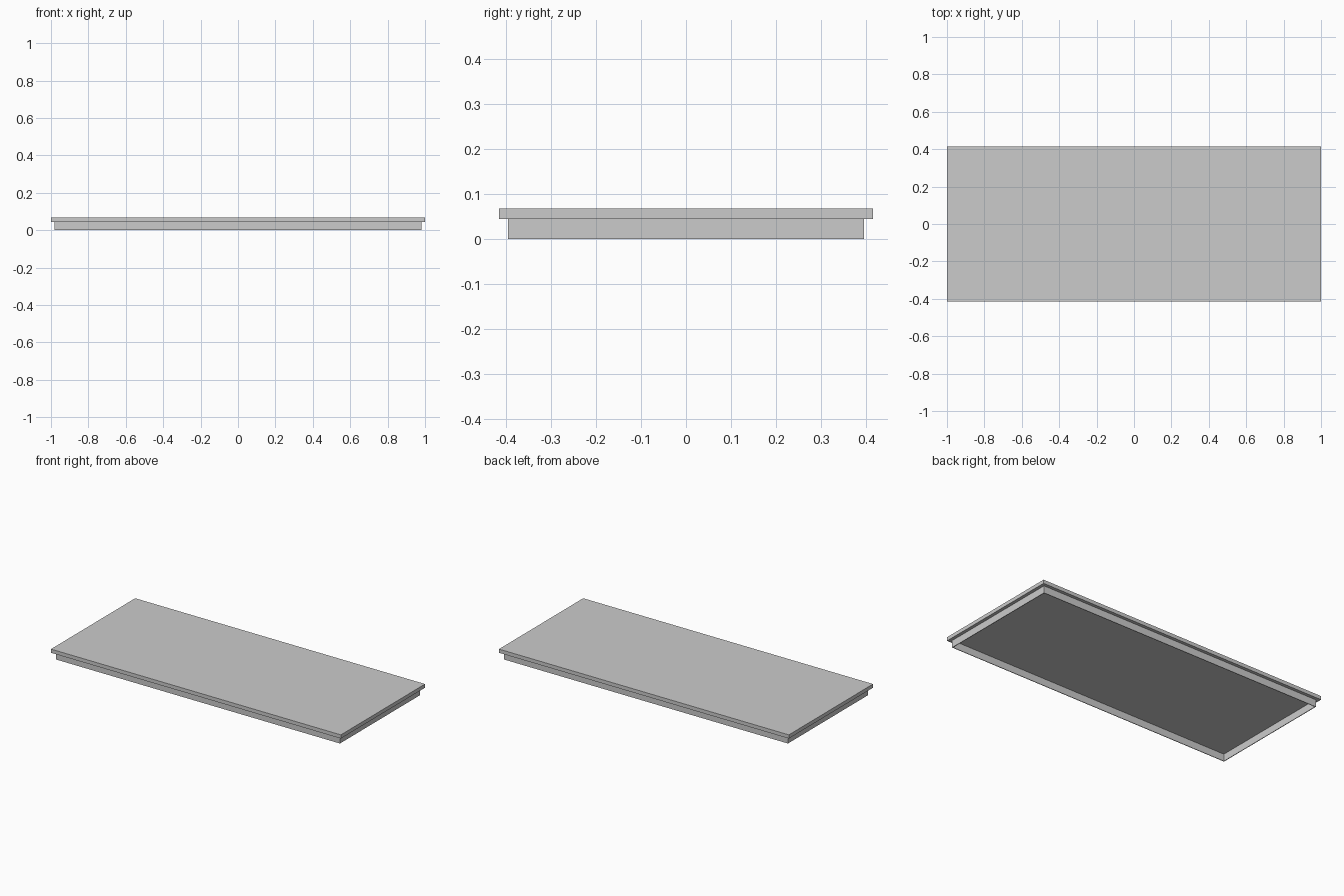
import bpy, bmesh

if "Cube" in bpy.data.objects:
    bpy.data.objects.remove(bpy.data.objects["Cube"])

def add_object(name, bm):
    mesh = bpy.data.meshes.new(name)
    bmesh.ops.recalc_face_normals(bm, faces=bm.faces)
    bm.to_mesh(mesh)
    bm.free()
    obj = bpy.data.objects.new(name, mesh)
    bpy.context.collection.objects.link(obj)
    return obj

def box(name, hx, hy, z0, z1):
    bm = bmesh.new()
    bmesh.ops.create_cube(bm, size=1)
    for v in bm.verts:
        v.co = (v.co.x * 2 * hx, v.co.y * 2 * hy, z0 + (v.co.z + 0.5) * (z1 - z0))
    return add_object(name, bm)

def frame(name, hx, hy, t, z0, z1):
    # rectangular ring: outer/inner loops at bottom and top, bridged around
    bm = bmesh.new()
    loops = []
    for a, b, z in ((hx, hy, z0), (hx, hy, z1), (hx - t, hy - t, z1), (hx - t, hy - t, z0)):
        loops.append([bm.verts.new((sx * a, sy * b, z))
                      for sx, sy in ((-1, -1), (1, -1), (1, 1), (-1, 1))])
    for i in range(4):
        p, q = loops[i], loops[(i + 1) % 4]
        for j in range(4):
            k = (j + 1) % 4
            bm.faces.new((p[j], p[k], q[k], q[j]))
    return add_object(name, bm)

# flat overhanging top panel
box("top_panel", 1.0, 0.415, 0.044, 0.067)

# thin skirt below, hollow underneath
frame("skirt", 0.98, 0.395, 0.004, 0.0, 0.044)
